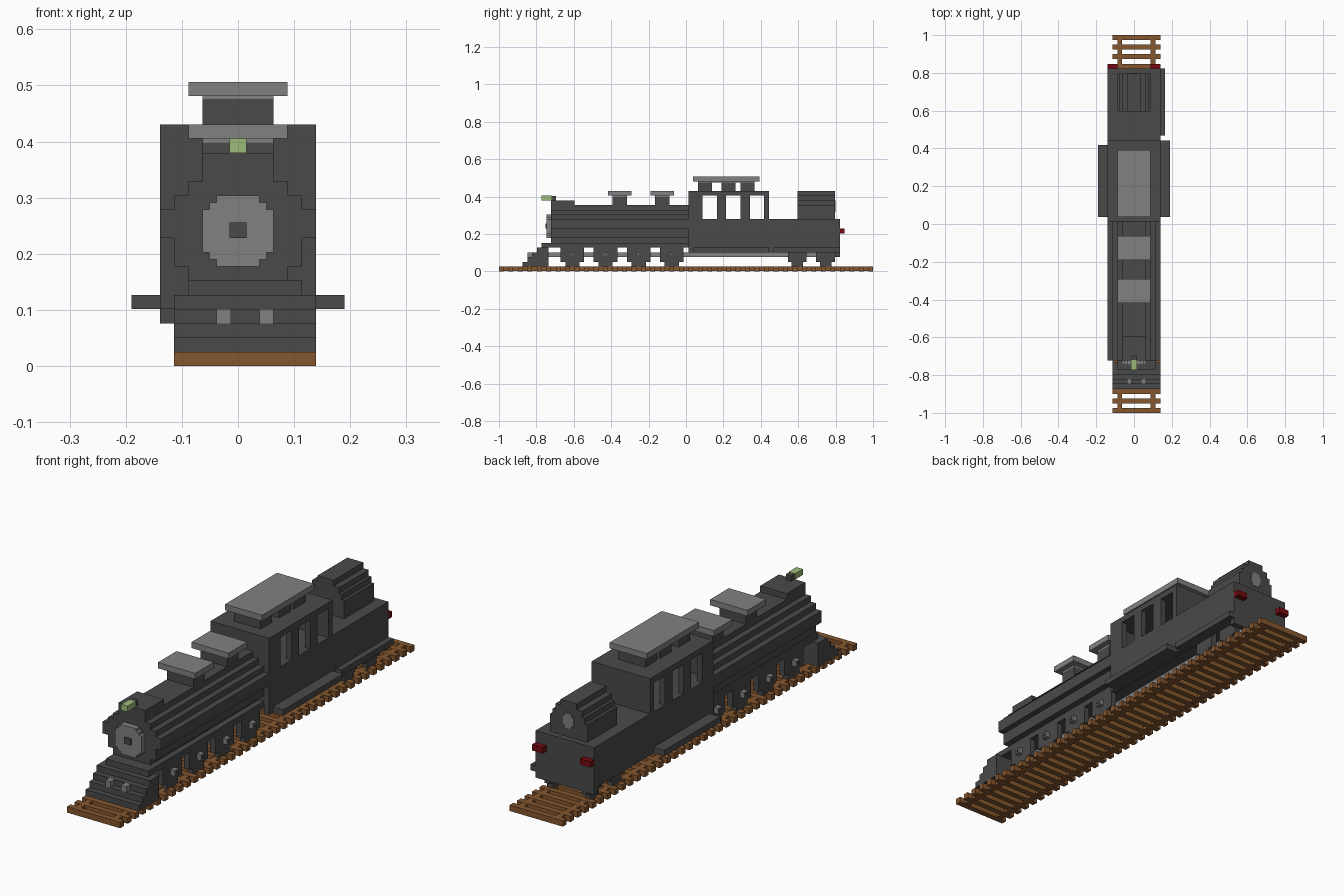
import bpy
import bmesh
from mathutils import Vector

cube = bpy.data.objects.get("Cube")
if cube:
    bpy.data.objects.remove(cube, do_unlink=True)

U = 2 / 79  # one block; x counts from the middle, y from the front end, z from the ground


def material(name, rgb):
    m = bpy.data.materials.new(name)
    m.use_nodes = True
    m.diffuse_color = (*rgb, 1)
    bsdf = next(n for n in m.node_tree.nodes if n.type == 'BSDF_PRINCIPLED')
    bsdf.inputs["Base Color"].default_value = (*rgb, 1)
    bsdf.inputs["Roughness"].default_value = 0.8
    return m


DARK = material("dark_iron", (0.068, 0.068, 0.068))
GREY = material("light_grey", (0.22, 0.22, 0.22))
WOOD = material("brown_wood", (0.235, 0.095, 0.029))
LAMP = material("lamp_green", (0.34, 0.50, 0.19))
RED = material("dark_red", (0.18, 0.003, 0.005))


def place(p):
    return Vector((p[0] * U, p[1] * U - 1, p[2] * U))


def finish(bm, name, mat):
    bmesh.ops.recalc_face_normals(bm, faces=bm.faces)
    me = bpy.data.meshes.new(name)
    bm.to_mesh(me)
    bm.free()
    me.materials.append(mat)
    ob = bpy.data.objects.new(name, me)
    bpy.context.collection.objects.link(ob)
    return ob


def boxes(name, mat, *items):
    """Each item is (x0, x1, y0, y1, z0, z1) in blocks."""
    bm = bmesh.new()
    for x0, x1, y0, y1, z0, z1 in items:
        vs = bmesh.ops.create_cube(bm, size=1)["verts"]
        for v in vs:
            c = v.co
            v.co = place((x1 if c.x > 0 else x0, y1 if c.y > 0 else y0, z1 if c.z > 0 else z0))
    return finish(bm, name, mat)


def prism(name, mat, outline, axis, a, b):
    """Extrude a 2D outline (horizontal, z) from a to b along axis 'x' or 'y'."""
    bm = bmesh.new()
    at = (lambda h, z, t: (t, h, z)) if axis == 'x' else (lambda h, z, t: (h, t, z))
    face = bm.faces.new([bm.verts.new(place(at(h, z, a))) for h, z in outline])
    ext = bmesh.ops.extrude_face_region(bm, geom=[face], use_keep_orig=True)["geom"]
    shift = place(at(0, 0, b)) - place(at(0, 0, a))
    bmesh.ops.translate(bm, vec=shift, verts=[g for g in ext if isinstance(g, bmesh.types.BMVert)])
    return finish(bm, name, mat)


def stepped(rows, centre=0):
    """Symmetric staircase outline from rows of (half_width, z0, z1), bottom to top."""
    right = [(w, z) for w, z0, z1 in rows for z in (z0, z1)]
    return [(centre + w, z) for w, z in right] + [(centre - w, z) for w, z in reversed(right)]


# Track: two rails and evenly spaced sleepers
boxes("rails", WOOD, (-3.5, -2.5, 0, 79, 0.02, 0.98), (3.5, 4.5, 0, 79, 0.02, 0.98))
boxes("sleepers", WOOD, *[(-4.5, 5.5, k, k + 1, 0, 1) for k in range(0, 79, 2)])

# Boiler with smokebox door
boiler_rows = [(3.5, 6, 7), (4.5, 7, 9), (5.5, 9, 11), (4.5, 11, 12), (3.5, 12, 13), (2.5, 13, 14)]
prism("boiler", DARK, stepped(boiler_rows), 'y', 11, 40)
boxes("smokebox_top", DARK, (-2.5, 2.5, 11, 16, 14, 15))
door_rows = [(1.5, 7, 7.5), (2, 7.5, 8), (2.5, 8, 11), (2, 11, 11.5), (1.5, 11.5, 12)]
prism("smokebox_door", GREY, stepped(door_rows), 'y', 10, 11)
boxes("door_knob", DARK, (-0.6, 0.6, 9.8, 10, 9, 10.1))

# Headlamp
boxes("headlamp", LAMP, (-0.6, 0.6, 9, 11.1, 15, 16))
boxes("headlamp_bracket", DARK, (-0.5, 0.5, 11.1, 12, 15, 15.95))

# Capped domes on the boiler
for name, y in (("front_dome", 23), ("rear_dome", 32)):
    boxes(name, DARK, (-2.5, 2.5, y + 1, y + 4, 14, 15.7))
    boxes(name + "_cap", GREY, (-3.5, 3.5, y, y + 5, 16, 17), (-2.5, 2.5, y + 1, y + 4, 15.7, 16))

# Cowcatcher and frame under the boiler
steps = [(5, 1), (5, 2), (6, 2), (6, 3), (7, 3), (7, 4), (8, 4), (8, 5), (9, 5), (9, 6), (10.5, 6), (10.5, 1)]
prism("cowcatcher", DARK, steps[:9] + [(10.5, 5), (10.5, 1)], 'x', -4.5, 5.5)
boxes("under_frame", DARK, (-3.5, 4.5, 9, 40, 5, 6))
boxes("long_rods", GREY, (-1.5, -0.5, 6, 71, 3, 4), (1.5, 2.5, 6, 71, 3, 4))


def wheel_pair(name, y, rows, hub_z):
    for side, s in (("right", -1), ("left", 1)):
        def span(a, b):
            return sorted((0.5 + s * a, 0.5 + s * b))
        x0, x1 = span(3, 4)
        prism(f"{name}_{side}", DARK, stepped(rows, y), 'x', x0, x1)
        x0, x1 = span(4, 4.8)
        boxes(f"{name}_hub_{side}", GREY, (x0, x1, y - 0.5, y + 0.5, hub_z, hub_z + 1))
        x0, x1 = span(4.8, 4.9)
        boxes(f"{name}_hub_cap_{side}", DARK, (x0, x1, y - 0.25, y + 0.25, hub_z + 0.25, hub_z + 0.75))
    boxes(name + "_axle", GREY, (-2.5, 3.5, y - 0.5, y + 0.5, hub_z, hub_z + 0.98))


# Drive wheels
for i in range(4):
    wheel_pair(f"drive_wheel_{i + 1}", 15.5 + 7 * i, [(1.5, 1, 2), (2.5, 2, 5), (1.5, 5, 6)], 3)

# Rear trucks
for i, y in enumerate((63, 69)):
    for side, x in (("right", -3.5), ("left", 3.5)):
        prism(f"truck_wheel_{i + 1}_{side}", DARK, stepped([(1.2, 1, 2), (2, 2, 5)], y), 'x', x, x + 1)
    boxes(f"truck_axle_{i + 1}", GREY, (-2.5, 3.5, y - 0.5, y + 0.5, 2, 3))

# Lower body of cab and tender, with skirts
boxes("lower_body", DARK, (-5.5, 5.5, 40, 72, 5, 11))
boxes("skirts", DARK, (-5.5, -4.5, 40, 71, 4, 5), (4.5, 5.5, 40, 71, 4, 5), (-5.5, 5.5, 71, 72, 3, 5))
boxes("footboards", DARK, (-7.5, -5.5, 41, 56, 4, 5), (5.5, 7.5, 41, 57, 4, 5), (5.5, 6.5, 58, 72, 4, 5))

# Cab with three open windows on each side
boxes("cab_end_walls", DARK, (-5.5, 5.5, 40, 41, 11, 16), (-5.5, 5.5, 56, 57, 11, 16))
pillars = [(x, x + 1, a, b, 11, 16) for x in (-5.5, 4.5) for a, b in ((41, 43), (46, 48), (51, 53))]
boxes("cab_pillars", DARK, *pillars)
boxes("cab_ceiling", DARK, (-5.5, 5.5, 40, 57, 16, 17))

# Raised roof vent
boxes("roof_vent_posts", DARK, *[(-2.5, 2.5, y, y + 3, 17, 18.8) for y in (42, 47, 51)])
boxes("roof_vent_cap", GREY, (-3.5, 3.5, 41, 55, 19, 20), (-2.5, 2.5, 42, 54, 18.8, 19))

# Tender tank and rear lamps
tank_rows = [(3.5, 11, 14), (3, 14, 15), (2.5, 15, 16), (1.5, 16, 17)]
prism("tender_tank", DARK, stepped(tank_rows), 'y', 63, 71)
plate_rows = [(0.6, 12.5, 13), (1, 13, 14.5), (0.6, 14.5, 15)]
prism("tank_end_plate", GREY, stepped(plate_rows), 'y', 71, 71.1)
boxes("rear_lamps", RED, (-5.5, -3.5, 72, 73, 8, 9), (3.5, 5.5, 72, 73, 8, 9))
